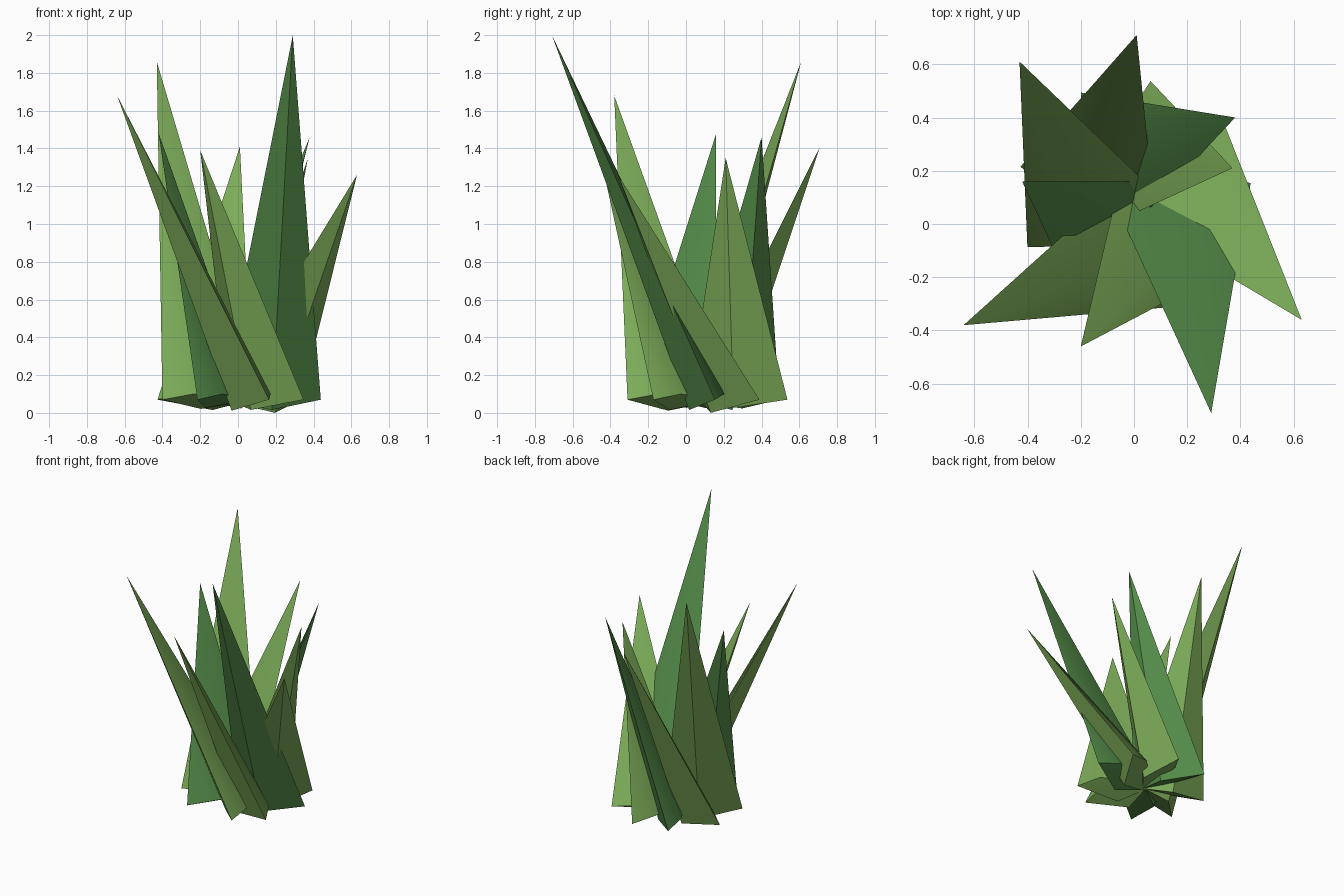
import bpy
import math
from mathutils import Vector, Matrix

cube = bpy.data.objects.get("Cube")
if cube:
    bpy.data.objects.remove(cube, do_unlink=True)


def make_material(name, rgb):
    mat = bpy.data.materials.new(name)
    mat.use_nodes = True
    colour = (*rgb, 1)
    mat.diffuse_color = colour
    mat.node_tree.nodes["Principled BSDF"].inputs["Base Color"].default_value = colour
    return mat


yellow_green = make_material("yellow_green", (0.2, 0.41, 0.098))
deep_green = make_material("deep_green", (0.088, 0.26, 0.066))

# Common foot of every blade: the blades overlap around it like a pinwheel
ROOT = Vector((0, 0.1, 0))


def make_blade(name, tip, turn, mat):
    """Tapering four-sided blade from a slanted kite-shaped foot to a point."""
    tip = Vector(tip)
    reach = (tip - ROOT).xy.length / tip.z
    low = max(0, 0.05 - 0.08 * reach)
    foot = [(0.1, 0.43, 0.07), (0, 0.3, 0.1), (-0.06, -0.08, 0.07), (0.14, 0.14, low)]
    spin = Matrix.Rotation(math.radians(turn), 3, "Z")
    verts = [ROOT + spin @ Vector(p) for p in foot] + [tip]
    faces = [(i, (i + 1) % 4, 4) for i in range(4)] + [(2, 1, 0), (3, 2, 0)]
    mesh = bpy.data.meshes.new(name)
    mesh.from_pydata(verts, [], faces)
    mesh.materials.append(mat)
    obj = bpy.data.objects.new(name, mesh)
    bpy.context.collection.objects.link(obj)
    bpy.ops.object.select_all(action="DESELECT")
    obj.select_set(True)
    bpy.context.view_layer.objects.active = obj
    bpy.ops.object.shade_smooth_by_angle(angle=math.radians(40))


# Blades: name, tip position, turn of the foot, colour
blades = [
    ("right_front_blade", (-0.64, -0.38, 1.68), 215, yellow_green),
    ("right_back_blade", (-0.43, 0.61, 1.86), 128, yellow_green),
    ("right_blade", (-0.42, 0.16, 1.48), 164, deep_green),
    ("front_blade", (-0.2, -0.46, 1.39), 245, yellow_green),
    ("back_blade", (0.01, 0.71, 1.41), 88, yellow_green),
    ("tall_front_blade", (0.29, -0.71, 2), 290, deep_green),
    ("left_back_blade", (0.38, 0.4, 1.46), 40, deep_green),
    ("left_blade", (0.37, 0.21, 1.35), 5, yellow_green),
    ("left_front_blade", (0.63, -0.36, 1.26), 324, yellow_green),
]
for blade in blades:
    make_blade(*blade)
